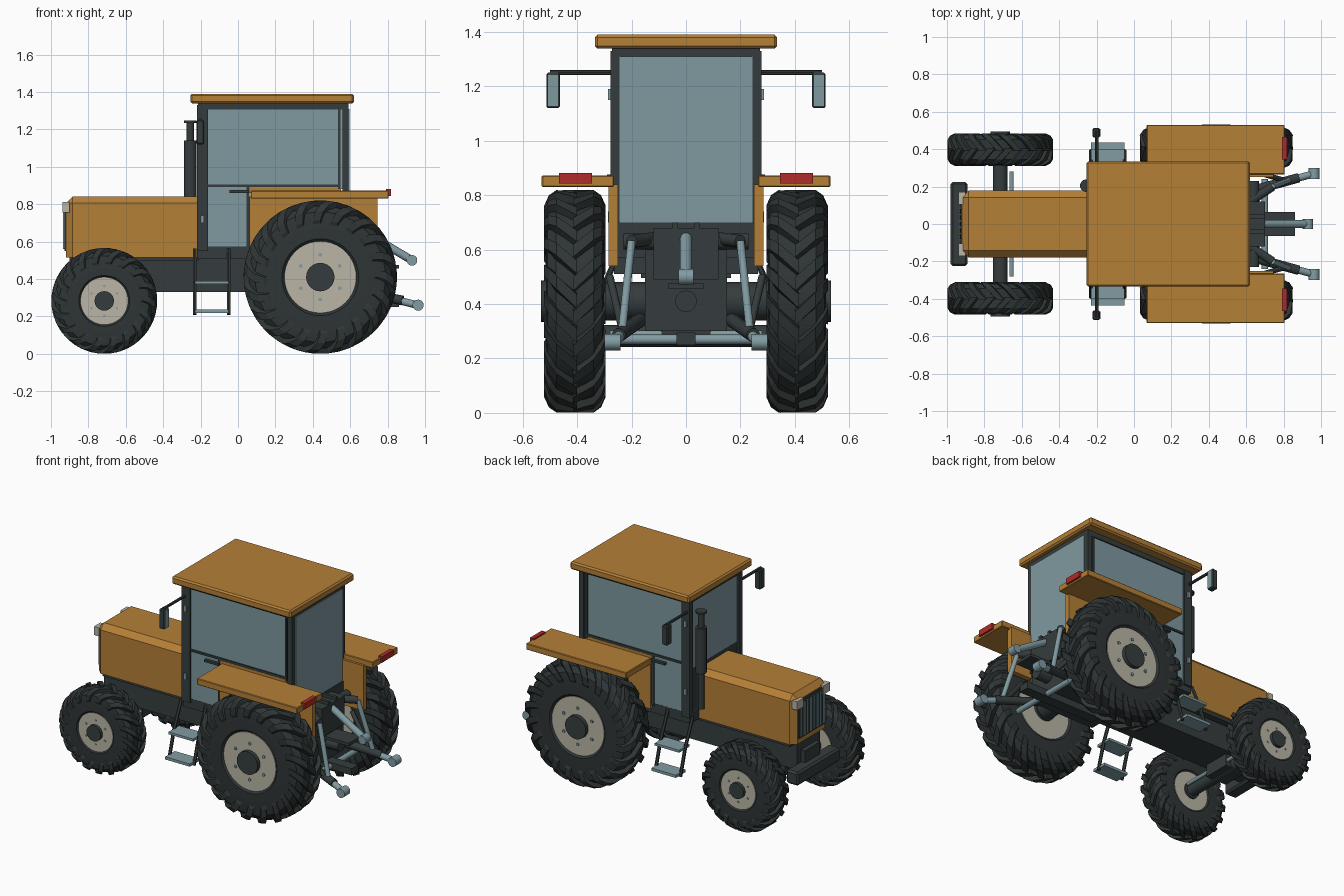
import bpy, bmesh, math
from mathutils import Vector, Matrix

if "Cube" in bpy.data.objects:
    bpy.data.objects.remove(bpy.data.objects["Cube"])


def material(name, rgb):
    m = bpy.data.materials.new(name)
    m.diffuse_color = (*rgb, 1)
    m.use_nodes = True
    m.node_tree.nodes["Principled BSDF"].inputs["Base Color"].default_value = m.diffuse_color
    return m


ORANGE = material("orange_paint", (0.46, 0.215, 0.038))
DARK = material("dark_metal", (0.036, 0.046, 0.047))
RUBBER = material("rubber", (0.028, 0.035, 0.035))
STEEL = material("blue_steel", (0.22, 0.335, 0.365))
GLASS = material("glass", (0.21, 0.32, 0.35))
BEIGE = material("rim_beige", (0.49, 0.46, 0.38))
RED = material("red_lamp", (0.42, 0.026, 0.02))


def finish(name, bm, mat, smooth=False):
    bmesh.ops.recalc_face_normals(bm, faces=bm.faces)
    me = bpy.data.meshes.new(name)
    bm.to_mesh(me)
    bm.free()
    ob = bpy.data.objects.new(name, me)
    bpy.context.collection.objects.link(ob)
    me.materials.append(mat)
    if smooth:
        bpy.ops.object.select_all(action='DESELECT')
        ob.select_set(True)
        bpy.context.view_layer.objects.active = ob
        bpy.ops.object.shade_smooth_by_angle(angle=math.radians(35))
    return ob


def box(name, x, y, z, mat, bevel=0, pick=None):
    bm = bmesh.new()
    bmesh.ops.create_cube(bm, size=1)
    for v in bm.verts:
        for i, (a, b) in enumerate((x, y, z)):
            v.co[i] = (a + b) / 2 + v.co[i] * abs(b - a)
    if bevel:
        edges = [e for e in bm.edges if pick is None or pick((e.verts[0].co + e.verts[1].co) / 2)]
        bmesh.ops.bevel(bm, geom=edges, offset=bevel, segments=1, affect='EDGES')
    return finish(name, bm, mat)


def rod(name, a, b, r, mat, seg=14):
    a, b = Vector(a), Vector(b)
    d = b - a
    bm = bmesh.new()
    m = Matrix.Translation((a + b) / 2) @ d.to_track_quat('Z', 'Y').to_matrix().to_4x4()
    bmesh.ops.create_cone(bm, cap_ends=True, segments=seg, radius1=r, radius2=r, depth=d.length, matrix=m)
    return finish(name, bm, mat, True)


def lathe(name, profile, seg, centre, mat):
    # profile of (y, radius) pairs turned around the y axis
    bm = bmesh.new()
    rings = []
    for k in range(seg):
        a = 2 * math.pi * k / seg
        rings.append([bm.verts.new(Vector(centre) + Vector((r * math.cos(a), y, r * math.sin(a)))) for y, r in profile])
    n = len(profile)
    for k in range(seg):
        p, q = rings[k], rings[(k + 1) % seg]
        for i in range(n):
            j = (i + 1) % n
            bm.faces.new((p[i], p[j], q[j], q[i]))
    return finish(name, bm, mat, True)


def lugs(name, R, w, count, centre):
    # slanted tread bars, staggered left and right
    stations = [(-0.06, 1.0, 0.0), (0.6, 1.0, 0.55), (0.85, 0.95, 0.8), (1.0, 0.86, 1.05), (1.0, 0.74, 1.2)]
    pitch = 2 * math.pi / count
    bm = bmesh.new()
    for side in (-1, 1):
        for k in range(count):
            base = pitch * (k + (0.5 if side > 0 else 0))
            prev = None
            for t, f, sweep in stations:
                ring = []
                for da, sink in ((-0.2, 0), (0.2, 0), (0.27, 1), (-0.27, 1)):
                    a = base + pitch * (sweep + da)
                    r = R * (f - 0.09 * sink)
                    y = side * w * (t - (0.14 * sink if t > 0.8 else 0))
                    ring.append(bm.verts.new(Vector(centre) + Vector((r * math.cos(a), y, r * math.sin(a)))))
                if prev:
                    for i in range(4):
                        j = (i + 1) % 4
                        bm.faces.new((prev[i], prev[j], ring[j], ring[i]))
                else:
                    bm.faces.new(ring)
                prev = ring
            bm.faces.new(prev)
    return finish(name, bm, RUBBER)


def wheel(prefix, x, y, R, w, rim, hub, count):
    s = 1 if y > 0 else -1
    c = (x, y, R)
    half = [(0.8, rim), (0.93, rim * 1.08), (0.94, R * 0.78), (0.9, R * 0.85), (0.62, R * 0.93)]
    prof = [(-w * a, r) for a, r in half] + [(w * a, r) for a, r in reversed(half)]
    lathe(prefix + "_tire", prof, 48, c, RUBBER)
    lugs(prefix + "_tread", R, w, count, c)
    rod(prefix + "_rim", (x, y - w * 0.86, R), (x, y + w * 0.86, R), rim * 1.01, BEIGE, 40)
    rod(prefix + "_hub", (x, y - s * w, R), (x, y + s * w * 1.1, R), hub, DARK, 24)
    for k in range(6):
        a = math.pi / 3 * k + math.pi / 6
        p = Vector((x + math.cos(a) * rim * 0.63, y + s * w * 0.8, R + math.sin(a) * rim * 0.63))
        rod(prefix + "_bolt", p, p + Vector((0, s * w * 0.12, 0)), rim * 0.055, STEEL, 6)


# Wheels
for s in (-1, 1):
    wheel("rear_wheel", 0.44, s * 0.408, 0.41, 0.113, 0.19, 0.076, 20)
    wheel("front_wheel", -0.715, s * 0.398, 0.283, 0.087, 0.126, 0.052, 18)

# Chassis and axles
box("chassis_beam", (-0.9, 0.62), (-0.12, 0.12), (0.33, 0.53), DARK)
box("gearbox", (0.2, 0.67), (-0.15, 0.15), (0.3, 0.6), DARK)
box("hitch_housing", (0.55, 0.7), (-0.12, 0.12), (0.49, 0.68), DARK)
rod("rear_axle", (0.44, -0.32, 0.41), (0.44, 0.32, 0.41), 0.07, DARK)
rod("front_axle", (-0.715, -0.34, 0.283), (-0.715, 0.34, 0.283), 0.04, DARK)
box("front_axle_support", (-0.79, -0.64), (-0.09, 0.09), (0.25, 0.36), DARK)
rod("tie_rod", (-0.655, -0.28, 0.29), (-0.655, 0.28, 0.29), 0.012, STEEL)
box("front_weight", (-0.98, -0.89), (-0.225, 0.225), (0.28, 0.37), DARK, 0.012)
box("weight_bracket", (-0.93, -0.8), (-0.08, 0.08), (0.3, 0.45), DARK)

# Hood, grille and headlights
box("hood", (-0.92, -0.21), (-0.178, 0.178), (0.515, 0.84), ORANGE, 0.035,
    lambda m: (m.z > 0.8 or m.x < -0.9) and m.z > 0.55 and m.x > -2 and m.x < -0.25)
box("hood_sill", (-0.88, -0.21), (-0.165, 0.165), (0.495, 0.515), DARK)
box("grille", (-0.928, -0.915), (-0.14, 0.14), (0.55, 0.8), DARK)
for i in range(8):
    y = -0.119 + i * 0.034
    box("grille_bar", (-0.936, -0.927), (y - 0.006, y + 0.006), (0.56, 0.78), STEEL)
for s in (-1, 1):
    box("headlight", (-0.937, -0.9), (s * 0.105, s * 0.172), (0.755, 0.812), BEIGE)

# Exhaust
rod("exhaust_pipe", (-0.255, 0.205, 0.6), (-0.255, 0.205, 1.24), 0.02, DARK)
rod("muffler", (-0.255, 0.205, 0.84), (-0.255, 0.205, 1.14), 0.034, DARK)
rod("exhaust_cap", (-0.255, 0.205, 1.235), (-0.255, 0.205, 1.248), 0.034, DARK)

# Cab shell
box("cab_floor", (-0.22, 0.59), (-0.265, 0.265), (0.51, 0.575), DARK)
box("firewall", (-0.205, -0.18), (-0.25, 0.25), (0.55, 0.86), DARK)
box("cab_rear_sill", (0.55, 0.6), (-0.25, 0.25), (0.57, 0.7), DARK)
box("roof", (-0.255, 0.62), (-0.335, 0.335), (1.338, 1.39), ORANGE, 0.01)
box("roof_frame", (-0.215, 0.59), (-0.272, 0.272), (1.305, 1.34), DARK)
box("windshield", (-0.205, -0.195), (-0.245, 0.245), (0.85, 1.31), GLASS)
box("rear_window", (0.588, 0.596), (-0.245, 0.245), (0.7, 1.31), GLASS)
for s in (-1, 1):
    box("front_pillar", (-0.22, -0.16), (s * 0.24, s * 0.277), (0.55, 1.33), DARK)
    box("rear_pillar", (0.558, 0.592), (s * 0.243, s * 0.277), (0.6, 1.33), DARK)
    box("window_post", (0.535, 0.548), (s * 0.25, s * 0.272), (0.88, 1.31), DARK)
    box("side_window", (-0.165, 0.56), (s * 0.255, s * 0.264), (0.88, 1.31), GLASS)
    box("door_window", (-0.165, 0.06), (s * 0.255, s * 0.264), (0.575, 0.9), GLASS)
    box("window_rail", (-0.165, 0.548), (s * 0.25, s * 0.272), (0.892, 0.906), DARK)
    box("door_post", (0.045, 0.062), (s * 0.25, s * 0.272), (0.56, 0.9), DARK)
    box("door_handle", (-0.045, 0.055), (s * 0.27, s * 0.29), (0.86, 0.875), DARK)
    for z in (0.72, 1.17):
        box("door_hinge", (-0.2, -0.182), (s * 0.27, s * 0.286), (z - 0.02, z + 0.02), STEEL)

    # Mirrors
    rod("mirror_arm", (-0.2, s * 0.26, 1.25), (-0.2, s * 0.5, 1.25), 0.009, DARK, 8)
    box("mirror_case", (-0.222, -0.182), (s * 0.463, s * 0.513), (1.12, 1.25), DARK, 0.006)
    box("mirror_glass", (-0.183, -0.178), (s * 0.468, s * 0.508), (1.126, 1.244), GLASS)

    # Fenders and tail lamps
    box("fender_top", (0.068, 0.805), (s * 0.265, s * 0.53), (0.83, 0.872), ORANGE, 0.004)
    box("fender_side", (0.062, 0.745), (s * 0.25, s * 0.285), (0.54, 0.84), ORANGE)
    box("fender_trim", (0.062, 0.55), (s * 0.245, s * 0.27), (0.86, 0.89), ORANGE)
    box("tail_lamp", (0.79, 0.818), (s * 0.345, s * 0.466), (0.843, 0.882), RED)

    # Steps
    for x in (-0.232, -0.05):
        rod("step_rail", (x, s * 0.26, 0.56), (x, s * 0.34, 0.38), 0.011, DARK, 6)
        rod("step_rail_lower", (x, s * 0.34, 0.38), (x, s * 0.39, 0.21), 0.011, DARK, 6)
    box("upper_step", (-0.23, -0.05), (s * 0.29, s * 0.4), (0.372, 0.388), STEEL)
    box("lower_step", (-0.23, -0.05), (s * 0.335, s * 0.435), (0.218, 0.236), STEEL)

    # Three-point linkage
    rod("lower_arm", (0.6, s * 0.17, 0.34), (0.88, s * 0.247, 0.285), 0.026, DARK)
    rod("lower_arm_end", (0.83, s * 0.233, 0.293), (0.96, s * 0.268, 0.26), 0.02, STEEL)
    rod("lower_arm_eye", (0.963, s * 0.24, 0.26), (0.963, s * 0.3, 0.26), 0.03, STEEL)
    rod("lift_arm", (0.62, s * 0.12, 0.64), (0.74, s * 0.2, 0.63), 0.024, DARK)
    rod("lift_rod", (0.74, s * 0.2, 0.63), (0.83, s * 0.235, 0.3), 0.015, STEEL)
    rod("stay_rod", (0.64, s * 0.28, 0.5), (0.8, s * 0.235, 0.31), 0.014, DARK)
    box("top_link_bracket", (0.6, 0.7), (s * 0.03, s * 0.05), (0.58, 0.7), DARK)

rod("lift_shaft", (0.64, -0.23, 0.63), (0.64, 0.23, 0.63), 0.03, DARK)
rod("top_link", (0.66, 0, 0.66), (0.93, 0, 0.5), 0.022, STEEL)
rod("top_link_eye", (0.93, -0.027, 0.5), (0.93, 0.027, 0.5), 0.029, STEEL)
box("power_shield", (0.65, 0.86), (-0.065, 0.065), (0.455, 0.475), DARK)
rod("power_shaft", (0.65, 0, 0.41), (0.76, 0, 0.41), 0.04, DARK)
box("drawbar", (0.3, 0.86), (-0.035, 0.035), (0.25, 0.295), DARK)
rod("drawbar_crossbar", (0.7, -0.24, 0.27), (0.7, 0.24, 0.27), 0.018, STEEL)
